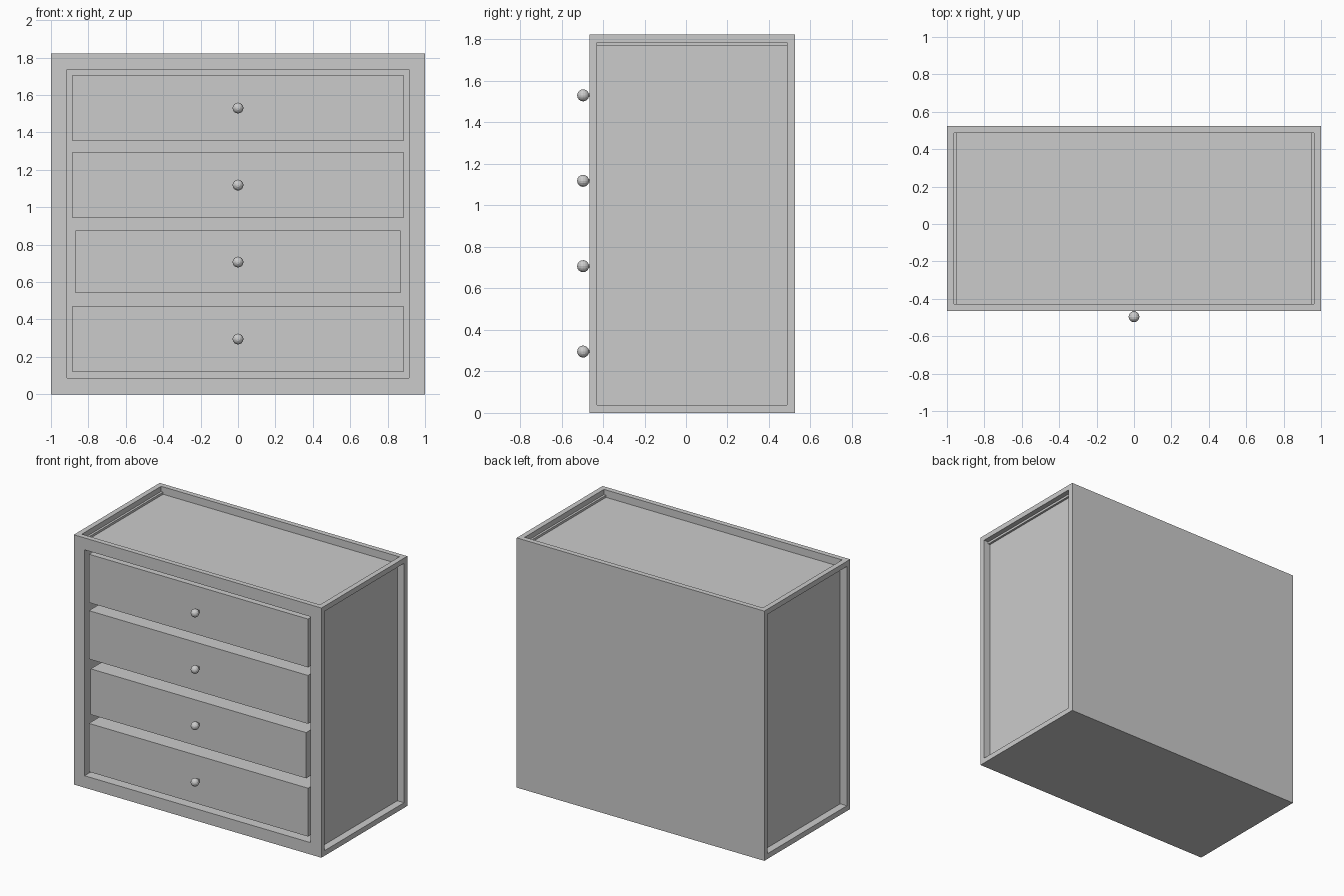
import bpy, bmesh
from mathutils import Vector, Matrix

if "Cube" in bpy.data.objects:
    bpy.data.objects.remove(bpy.data.objects["Cube"])

FRONT, BACK, HEIGHT = -0.466, 0.525, 1.823


def finish(name, bm):
    bmesh.ops.recalc_face_normals(bm, faces=bm.faces) if name != "cabinet" else None
    mesh = bpy.data.meshes.new(name)
    bm.to_mesh(mesh)
    bm.free()
    obj = bpy.data.objects.new(name, mesh)
    bpy.context.collection.objects.link(obj)
    return obj


def box(lo, hi):
    lo, hi = Vector(lo), Vector(hi)
    bm = bmesh.new()
    bmesh.ops.create_cube(bm, size=1)
    bmesh.ops.scale(bm, vec=hi - lo, verts=bm.verts)
    bmesh.ops.translate(bm, vec=(lo + hi) / 2, verts=bm.verts)
    return bm


def recess(bm, direction, margin, depth):
    """Inset the outer face pointing in a direction and push it inward."""
    d = Vector(direction)
    bm.normal_update()
    face = max((f for f in bm.faces if f.normal.dot(d) > 0.9),
               key=lambda f: f.calc_center_median().dot(d))
    bmesh.ops.inset_region(bm, faces=[face], thickness=margin, use_even_offset=True)
    new = bmesh.ops.extrude_discrete_faces(bm, faces=[face])["faces"][0]
    bmesh.ops.translate(bm, vec=-d * depth, verts=new.verts)


# Cabinet shell: recessed top and side panels, deep front opening
bm = box((-1, FRONT, 0), (1, BACK, HEIGHT))
recess(bm, (0, 0, 1), 0.038, 0.054)
recess(bm, (1, 0, 0), 0.038, 0.054)
recess(bm, (-1, 0, 0), 0.038, 0.054)
recess(bm, (0, -1, 0), 0.087, 0.90)
finish("cabinet", bm)

# Drawers with round knobs: half width, bottom, top
drawers = [(0.885, 0.12, 0.473), (0.87, 0.541, 0.875),
           (0.885, 0.943, 1.296), (0.885, 1.355, 1.708)]
for i, (w, z0, z1) in enumerate(drawers, 1):
    finish(f"drawer_{i}", box((-w, FRONT + 0.01, z0), (w, 0.40, z1)))

    zc = (z0 + z1) / 2 - 0.001
    bm = bmesh.new()
    bmesh.ops.create_uvsphere(bm, u_segments=16, v_segments=8, radius=0.029)
    bmesh.ops.rotate(bm, matrix=Matrix.Rotation(1.5707963, 3, 'X'), verts=bm.verts)
    bmesh.ops.translate(bm, vec=(0, -0.496, zc), verts=bm.verts)
    finish(f"knob_{i}", bm)

    # Short stem joining knob to drawer
    finish(f"knob_stem_{i}", box((-0.008, -0.48, zc - 0.008), (0.008, FRONT + 0.02, zc + 0.008)))
